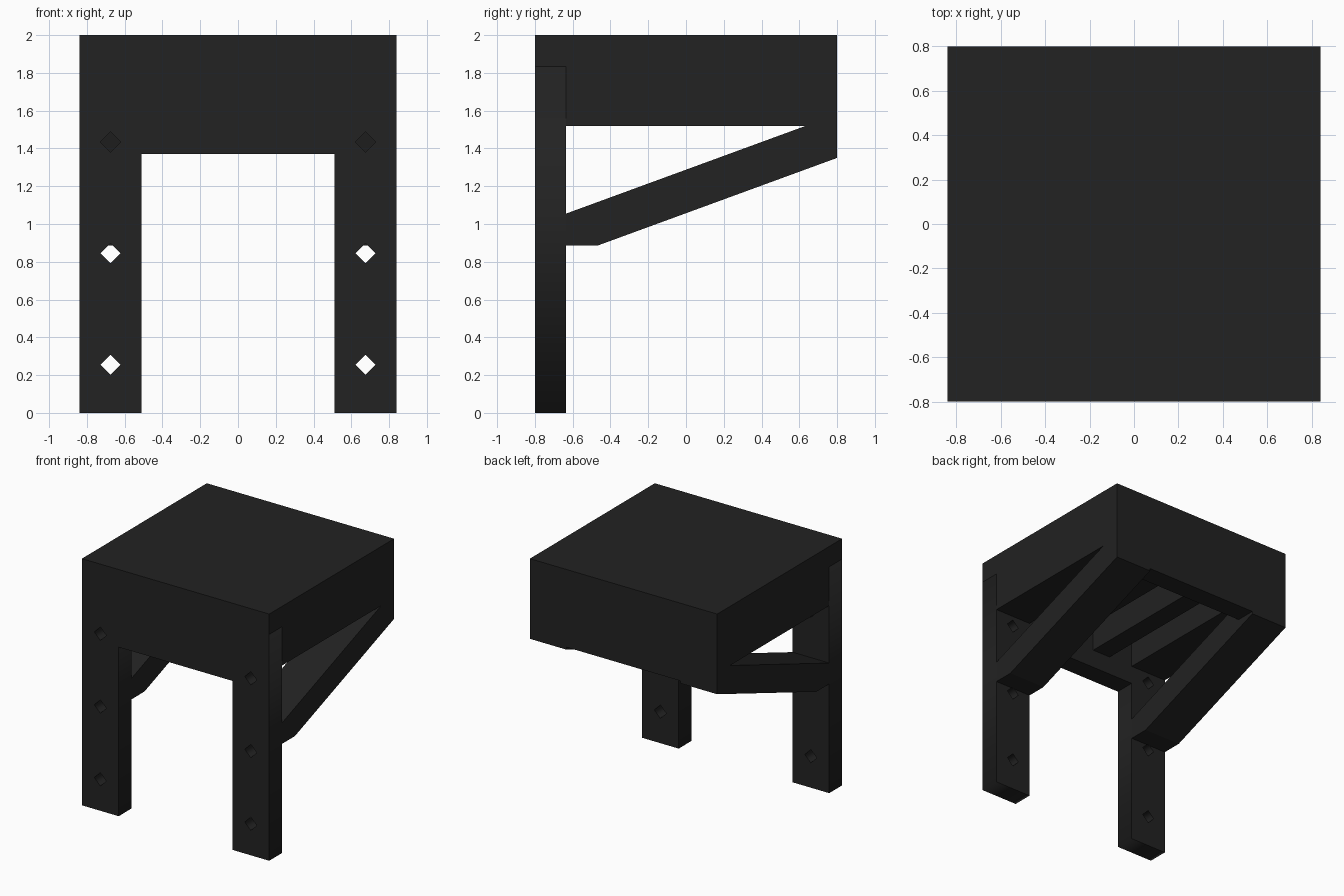
import bpy
import bmesh
import math

if "Cube" in bpy.data.objects:
    bpy.data.objects.remove(bpy.data.objects["Cube"])

black = bpy.data.materials.new("charcoal_black")
black.diffuse_color = (0.016, 0.016, 0.016, 1.0)
black.use_nodes = True
black.node_tree.nodes["Principled BSDF"].inputs["Base Color"].default_value = black.diffuse_color

T = 0.165            # board thickness
W, D = 0.84, 0.80    # half width and half depth
INNER = 0.51         # inner edge of legs, rails and braces
FRONT = -D + T       # rear face of the legs
BACK = D - T         # inner face of the back board
DECK = 2.0 - T       # underside of the top board


def prism(name, profile, x0, x1):
    """Extrude a (y, z) profile from x0 to x1."""
    bm = bmesh.new()
    face = bm.faces.new([bm.verts.new((x0, y, z)) for y, z in profile])
    ext = bmesh.ops.extrude_face_region(bm, geom=[face])
    verts = [g for g in ext["geom"] if isinstance(g, bmesh.types.BMVert)]
    bmesh.ops.translate(bm, verts=verts, vec=(x1 - x0, 0, 0))
    bmesh.ops.recalc_face_normals(bm, faces=bm.faces)
    mesh = bpy.data.meshes.new(name)
    bm.to_mesh(mesh)
    bm.free()
    mesh.materials.append(black)
    obj = bpy.data.objects.new(name, mesh)
    bpy.context.collection.objects.link(obj)
    return obj


def board(name, x0, x1, y0, y1, z0, z1):
    return prism(name, [(y0, z0), (y1, z0), (y1, z1), (y0, z1)], x0, x1)


def drilled_leg(name, cx):
    """Upright board with three diamond-shaped bolt holes."""
    curve = bpy.data.curves.new(name, "CURVE")
    curve.dimensions = "2D"
    curve.fill_mode = "BOTH"
    curve.extrude = T / 2
    half = (W - INNER) / 2
    loops = [[(-half, 0), (half, 0), (half, DECK), (-half, DECK)]]
    r = 0.054
    for z in (0.255, 0.845, 1.435):
        loops.append([(-r, z), (0, z + r), (r, z), (0, z - r)])
    for pts in loops:
        spline = curve.splines.new("POLY")
        spline.points.add(len(pts) - 1)
        for p, (x, y) in zip(spline.points, pts):
            p.co = (x, y, 0, 1)
        spline.use_cyclic_u = True
    curve.materials.append(black)
    obj = bpy.data.objects.new(name, curve)
    obj.location = (cx, -D + T / 2, 0)
    obj.rotation_euler = (math.pi / 2, 0, 0)
    bpy.context.collection.objects.link(obj)
    bpy.ops.object.select_all(action="DESELECT")
    obj.select_set(True)
    bpy.context.view_layer.objects.active = obj
    bpy.ops.object.convert(target="MESH")


# Top board, front board and back board
board("top_board", -W, W, -D, D, DECK, 2.0)
board("front_board", -INNER, INNER, -D, FRONT, 1.37, DECK)
board("back_board", -INNER, INNER, BACK, D, 1.37, DECK)

# Diagonal brace outline, seen from the side
brace = [(FRONT, 0.885), (-0.47, 0.885), (D, 1.35),
         (D, 1.52), (BACK, 1.52), (FRONT, 1.055)]

for side, s in (("left", -1), ("right", 1)):
    x0, x1 = sorted((s * INNER, s * W))
    drilled_leg(side + "_leg", (x0 + x1) / 2)
    board(side + "_rail", x0, x1, FRONT, D, 1.52, DECK)
    prism(side + "_brace", brace, x0, x1)
    # Joists under the top board
    j0, j1 = sorted((s * 0.125, s * 0.29))
    board(side + "_joist", j0, j1, FRONT, BACK, 1.52, DECK)
